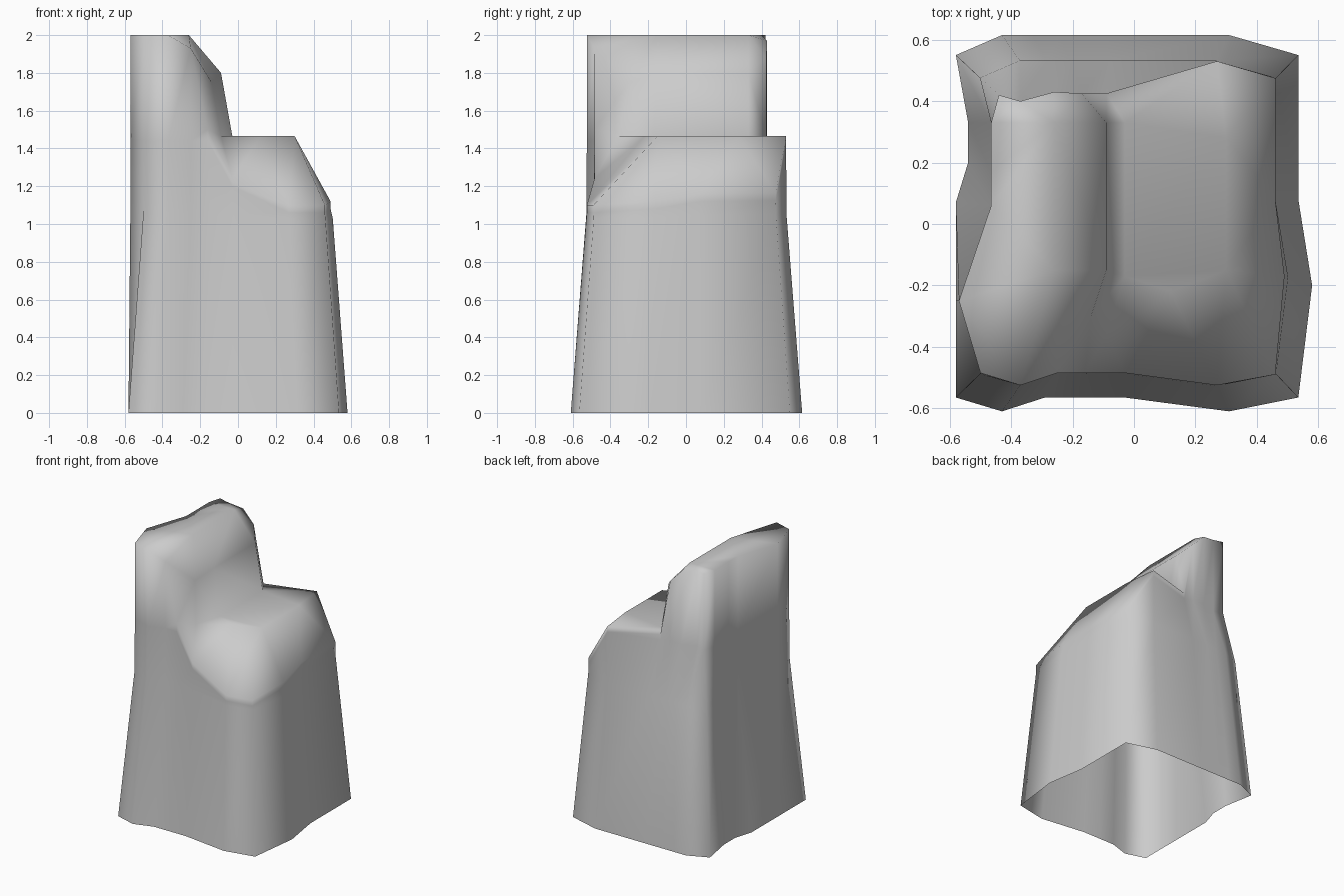
import bpy, bmesh
from mathutils import Vector
from mathutils.geometry import delaunay_2d_cdt

if "Cube" in bpy.data.objects:
    bpy.data.objects.remove(bpy.data.objects["Cube"])

# Outline, counterclockwise from front left: base x, y, then rim x, y, z
OUTLINE = [
    (-.58, -.565, -.50, -.485, 2), (-.43, -.61, -.37, -.525, 2),
    (-.29, -.565, -.25, -.485, 1.93), (-.17, -.565, -.16, -.485, 1.5),
    (-.03, -.565, -.03, -.485, 1.24), (.31, -.61, .27, -.525, 1.1),
    (.535, -.565, .46, -.49, 1.1), (.58, -.2, .49, -.17, 1.12),
    (.535, .08, .46, .08, 1.16), (.535, .55, .46, .475, 1.165),
    (.31, .615, .27, .53, 1.465), (-.09, .615, -.09, .425, 1.465),
    (-.24, .615, -.17, .425, 1.88), (-.33, .615, -.26, .43, 1.97),
    (-.43, .615, -.37, .40, 2), (-.58, .55, -.44, .42, 2),
    (-.54, .33, -.465, .33, 2), (-.54, .2, -.465, .17, 2),
    (-.58, .07, -.465, .06, 2), (-.58, -.25, -.57, -.25, 2)]
N = len(OUTLINE)

# Points inside the rim: tall crest, tall side, crease, shoulder edge
INNER = [
    (-.26, -.15, 2), (-.26, .33, 2),
    (-.14, -.30, 1.75), (-.09, -.15, 1.8), (-.09, .33, 1.8),
    (-.09, -.36, 1.465), (-.03, -.17, 1.465), (-.03, .33, 1.465),
    (.12, -.22, 1.465), (.30, -.15, 1.465), (.30, .28, 1.465)]
RIDGES = [[1, N, N + 1, 13], [N, N + 2, N + 3, N + 4, 12],
          [3, N + 5, N + 6, N + 7, 11], [N + 6, N + 8, N + 9, N + 10, 10]]

bm = bmesh.new()

# Wall rings: base, waist, shoulder height, rim
rings = [[], [], [], []]
for i, (bx, by, rx, ry, rz) in enumerate(OUTLINE):
    mx, my = (rx, ry) if i >= 16 else (bx * .865, by * .865)
    levels = [(bx, by, 0), (mx, my, 1.05 if rz > 1.15 else 1.03),
              (rx, ry, min(1.44, rz - .04)), (rx, ry, rz)]
    for ring, co in zip(rings, levels):
        ring.append(bm.verts.new(co))
for low, high in zip(rings, rings[1:]):
    for i in range(N):
        j = (i + 1) % N
        bm.faces.new((low[i], low[j], high[j], high[i]))

# Stepped top, triangulated between the rim and the ridge lines
top = rings[3] + [bm.verts.new(p) for p in INNER]
edges = [(i, (i + 1) % N) for i in range(N)]
for line in RIDGES:
    edges += list(zip(line, line[1:]))
out = delaunay_2d_cdt([Vector(v.co.xy) for v in top], edges, [], 1, 1e-5)
for tri in out[2]:
    bm.faces.new([top[out[3][k][0]] for k in tri])

mesh = bpy.data.meshes.new("rock_pillar")
bm.to_mesh(mesh)
bm.free()
mesh.shade_smooth()
rock = bpy.data.objects.new("rock_pillar", mesh)
bpy.context.collection.objects.link(rock)
